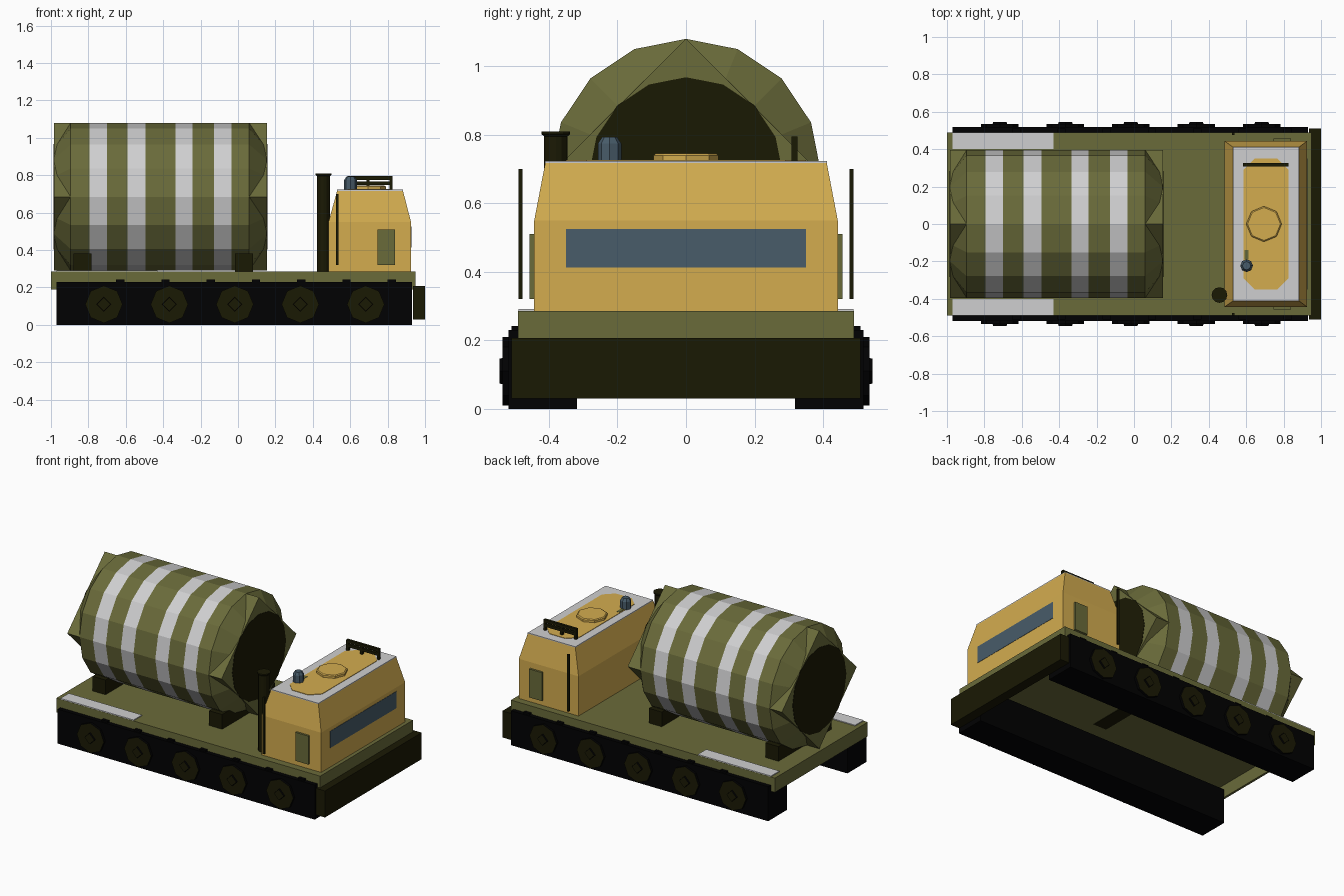
import bpy, bmesh, math
from mathutils import Vector

if "Cube" in bpy.data.objects:
    bpy.data.objects.remove(bpy.data.objects["Cube"])


def lin(c):
    c /= 255
    return c / 12.92 if c <= 0.04045 else ((c + 0.055) / 1.055) ** 2.4


def material(name, r, g, b):
    m = bpy.data.materials.new(name)
    m.diffuse_color = (lin(r), lin(g), lin(b), 1)
    m.use_nodes = True
    m.node_tree.nodes["Principled BSDF"].inputs["Base Color"].default_value = m.diffuse_color
    return m


OLIVE = material("olive", 106, 107, 58)
DARK = material("dark_olive", 26, 25, 4)
BLACK = material("black", 1, 1, 2)
YELLOW = material("ochre_yellow", 211, 172, 79)
WHITE = material("light_grey", 207, 207, 208)
BLUE = material("slate_blue", 72, 92, 106)


def loft(name, rings, mats, rule=None):
    """Skin a list of equal-sized rings, cap both ends, colour faces by rule."""
    bm = bmesh.new()
    loops = [[bm.verts.new(p) for p in ring] for ring in rings]
    n = len(loops[0])
    for a, b in zip(loops, loops[1:]):
        for i in range(n):
            j = (i + 1) % n
            bm.faces.new((a[i], a[j], b[j], b[i]))
    bm.faces.new(loops[0])
    bm.faces.new(loops[-1])
    bmesh.ops.recalc_face_normals(bm, faces=bm.faces)
    bm.normal_update()
    if rule:
        for f in bm.faces:
            f.material_index = rule(f.calc_center_median(), f.normal)
    me = bpy.data.meshes.new(name)
    bm.to_mesh(me)
    bm.free()
    for m in mats:
        me.materials.append(m)
    ob = bpy.data.objects.new(name, me)
    bpy.context.collection.objects.link(ob)
    return ob


def rect(x0, x1, y0, y1, z):
    return [(x0, y0, z), (x1, y0, z), (x1, y1, z), (x0, y1, z)]


def box(name, x, y, z, mat):
    y = sorted(y)
    return loft(name, [rect(*x, *y, z[0]), rect(*x, *y, z[1])], [mat])


def turned(name, axis, centre, profile, n, mats, rule=None):
    """Turned solid: profile is (position along axis, radius) pairs."""
    rings = []
    for t, r in profile:
        ring = []
        for k in range(n):
            a = 2 * math.pi * k / n
            c, s = r * math.cos(a), r * math.sin(a)
            p = {"x": (t, c, s), "y": (c, t, s), "z": (c, s, t)}[axis]
            ring.append(Vector(p) + Vector(centre))
        rings.append(ring)
    return loft(name, rings, mats, rule)


# Chassis deck: hollow tray with hanging rims, and the front plate
loft("deck", [rect(-0.985, 0.935, -0.475, 0.475, 0.275),
              rect(-0.985, 0.935, -0.475, 0.475, 0.19),
              rect(-1.0, 0.95, -0.49, 0.49, 0.19),
              rect(-1.0, 0.95, -0.49, 0.49, 0.285)], [OLIVE])
box("front_plate", (0.935, 1.0), (-0.51, 0.51), (0.03, 0.207), DARK)

for s, side in ((-1, "right"), (1, "left")):
    # Track units with cleats on the top run
    box(f"track_{side}", (-0.97, 0.93), (s * 0.318, s * 0.518), (0, 0.23), BLACK)
    for i in range(7):
        x = -0.63 + i * 0.242
        box(f"track_cleat_{side}_{i}", (x - 0.022, x + 0.022),
            (s * 0.485, s * 0.51), (0.225, 0.242), BLACK)

    # Road wheels: dark outer faces, black rims
    def face_rule(c, nrm):
        return 0 if abs(nrm.y) > 0.5 else 1
    for i in range(5):
        x = -0.717 + i * 0.35
        turned(f"wheel_{side}_{i}", "y", (x, 0, 0.11),
               [(s * 0.50, 0.1), (s * 0.535, 0.1)], 8, [DARK, BLACK], face_rule)
        turned(f"wheel_hub_{side}_{i}", "y", (x, 0, 0.11),
               [(s * 0.53, 0.04), (s * 0.545, 0.036)], 4, [DARK, BLACK], face_rule)

    # Deck walkway strip, cab door and marker rod
    box(f"walkway_{side}", (-0.97, -0.43), (s * 0.4, s * 0.489), (0.283, 0.291), WHITE)
    box(f"door_{side}", (0.745, 0.84), (s * 0.43, s * 0.457), (0.32, 0.51), OLIVE)
    box(f"marker_rod_{side}", (0.524, 0.538), (s * 0.477, s * 0.489), (0.32, 0.70), DARK)

# Striped drum: sixteen sides with tapered ends
bands = [(-0.795, -0.70), (-0.59, -0.495), (-0.335, -0.243), (-0.127, -0.035)]
stations = [(-0.985, 0.28), (-0.895, 0.395)]
stations += [(x, 0.395) for b in bands for x in b]
stations += [(0.06, 0.395), (0.155, 0.28)]
AXIS = (0, 0, 0.685)
turned("drum", "x", AXIS, stations, 16, [OLIVE, WHITE],
       lambda c, n: int(any(a < c.x < b for a, b in bands)))

# Four-cornered core whose points emerge from the tapered ends
turned("drum_core", "x", AXIS, [(-0.985, 0.395), (0.155, 0.395)], 4, [OLIVE])
for name, x in (("front", 0.155), ("rear", -0.985)):
    d = math.copysign(0.002, x)
    turned(f"drum_opening_{name}", "x", AXIS, [(x - d, 0.283), (x + d, 0.283)], 16, [DARK])

# Drum cradles, the front one bolted through the deck
for i, (x, z) in enumerate(((-0.831, 0.28), (0.031, 0.272))):
    box(f"drum_cradle_{i}", (x - 0.048, x + 0.048), (-0.28, 0.28), (z, 0.383), DARK)

# Cab with inward-sloping upper walls
loft("cab", [rect(0.484, 0.925, -0.443, 0.443, 0.28),
             rect(0.484, 0.925, -0.443, 0.443, 0.55),
             rect(0.53, 0.882, -0.411, 0.411, 0.717)], [YELLOW])
box("roof_plate", (0.53, 0.882), (-0.411, 0.411), (0.716, 0.723), WHITE)
box("windshield", (0.92, 0.927), (-0.35, 0.35), (0.413, 0.525), BLUE)


# Roof panel with clipped corners
def panel(z, x0=0.585, x1=0.825, y=0.35, c=0.06):
    return [(x0 + c, -y, z), (x1 - c, -y, z), (x1, c - y, z), (x1, y - c, z),
            (x1 - c, y, z), (x0 + c, y, z), (x0, y - c, z), (x0, c - y, z)]


loft("roof_panel", [panel(0.72), panel(0.726)], [YELLOW])
turned("roof_hatch", "z", (0.695, 0, 0),
       [(0.72, 0.095), (0.74, 0.095), (0.745, 0.088)], 8, [YELLOW])

# Beacon and its bracket
turned("beacon", "z", (0.602, -0.223, 0),
       [(0.72, 0.034), (0.775, 0.034), (0.793, 0.022)], 8, [BLUE])
box("beacon_bracket", (0.59, 0.612), (-0.19, -0.14), (0.72, 0.728), OLIVE)

# Roof rail
for i, (z0, z1) in enumerate(((0.748, 0.766), (0.776, 0.795))):
    box(f"roof_rail_bar_{i}", (0.585, 0.825), (0.308, 0.325), (z0, z1), DARK)
for i, x in enumerate((0.592, 0.695, 0.818)):
    box(f"roof_rail_post_{i}", (x - 0.008, x + 0.008), (0.308, 0.325), (0.72, 0.794), DARK)

# Exhaust stack with a flanged top
turned("exhaust_stack", "z", (0.457, -0.38, 0),
       [(0.28, 0.034), (0.795, 0.034), (0.802, 0.042), (0.81, 0.042)], 12, [DARK])
